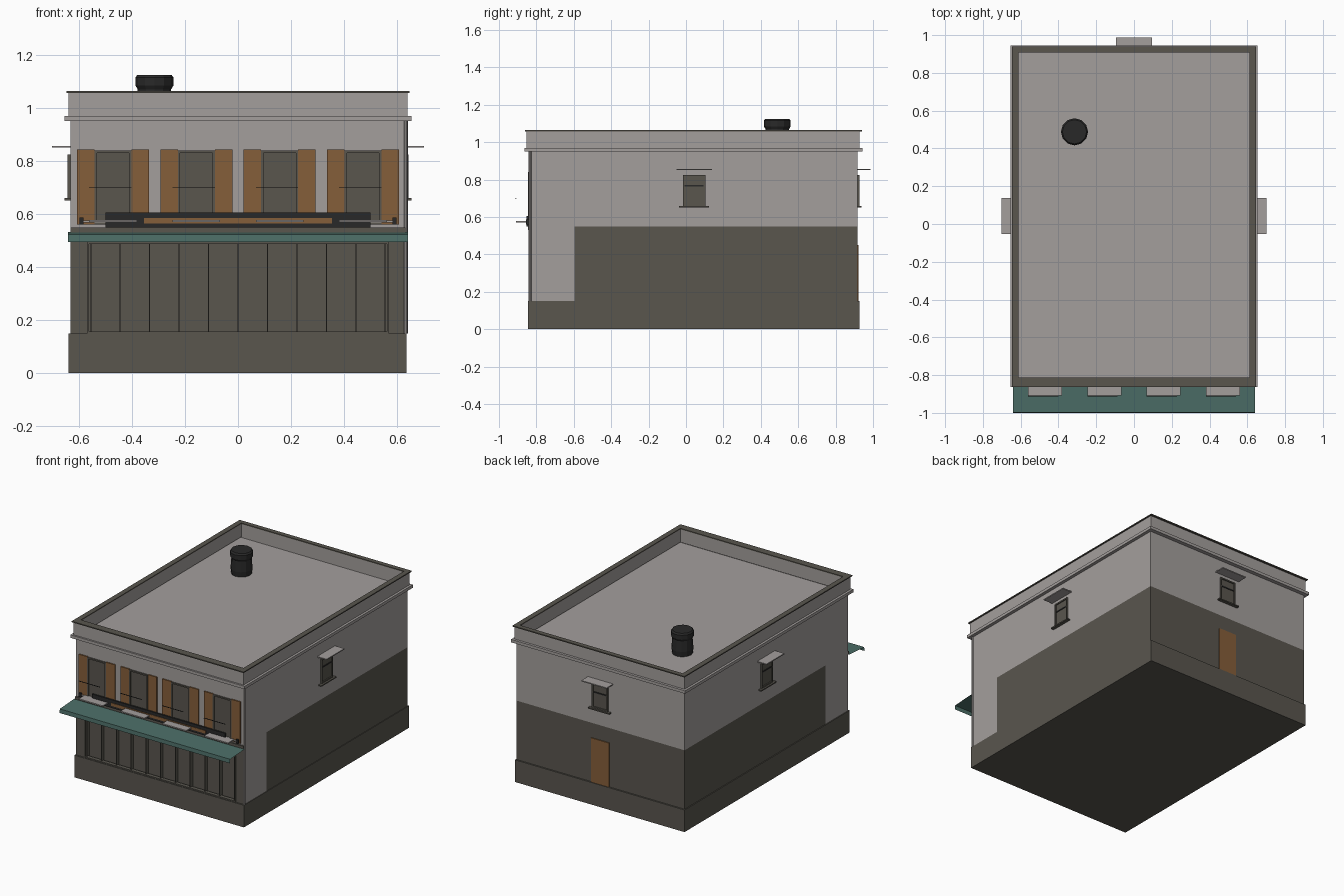
import bpy
import bmesh
import math
from mathutils import Vector

cube = bpy.data.objects.get("Cube")
if cube:
    bpy.data.objects.remove(cube, do_unlink=True)


def material(name, rgb):
    m = bpy.data.materials.new(name)
    m.use_nodes = True
    m.diffuse_color = (*rgb, 1)
    m.node_tree.nodes["Principled BSDF"].inputs["Base Color"].default_value = (*rgb, 1)
    return m


GREY = material("plaster grey", (0.37, 0.345, 0.335))
DARK = material("dark stone", (0.10, 0.092, 0.076))
BROWN = material("shutter wood", (0.235, 0.112, 0.042))
TEAL = material("awning teal", (0.072, 0.156, 0.136))
BLACK = material("black metal", (0.022, 0.022, 0.022))


def finish(name, bm, *mats):
    mesh = bpy.data.meshes.new(name)
    bm.to_mesh(mesh)
    bm.free()
    for m in mats:
        mesh.materials.append(m)
    ob = bpy.data.objects.new(name, mesh)
    bpy.context.collection.objects.link(ob)
    return ob


def add_box(bm, x, y, z):
    """Add a box given its (min, max) along each axis."""
    verts = bmesh.ops.create_cube(bm, size=1)["verts"]
    for v in verts:
        v.co = Vector([(r[0] + r[1]) / 2 + c * (r[1] - r[0])
                       for r, c in zip((x, y, z), v.co)])


def box(name, x, y, z, mat):
    bm = bmesh.new()
    add_box(bm, x, y, z)
    return finish(name, bm, mat)


def wall(name, x, y, z):
    """Plaster box whose lower storey is painted dark, except the side strips near the front."""
    bm = bmesh.new()
    add_box(bm, x, y, z)
    for co, no in (((0, 0, PAINT_Z), (0, 0, 1)), ((0, PAINT_Y, 0), (0, 1, 0))):
        bmesh.ops.bisect_plane(bm, geom=bm.verts[:] + bm.edges[:] + bm.faces[:],
                               plane_co=co, plane_no=no)
    bm.normal_update()
    for f in bm.faces:
        c = f.calc_center_median()
        shown = c.y > PAINT_Y or f.normal.y < -0.5 or abs(c.x) < 0.6
        f.material_index = int(c.z < PAINT_Z and shown)
    return finish(name, bm, GREY, DARK)


def ring(name, outer, inner, z, mat):
    """Rectangular ring; outer and inner are (half width, front y, back y)."""
    bm = bmesh.new()
    (w, f, b), (iw, jf, jb) = outer, inner
    add_box(bm, (-w, w), (f, jf), z)
    add_box(bm, (-w, w), (jb, b), z)
    for s in (-1, 1):
        add_box(bm, tuple(sorted((s * iw, s * w))), (jf, jb), z)
    return finish(name, bm, mat)


def frame(name, x, z, y, t, mat):
    """Four bars facing the front, around an opening."""
    bm = bmesh.new()
    for s in (0, 1):
        xs = (x[0], x[0] + t) if s == 0 else (x[1] - t, x[1])
        zs = (z[0], z[0] + t) if s == 0 else (z[1] - t, z[1])
        add_box(bm, xs, y, z)
        add_box(bm, (x[0] + t, x[1] - t), y, zs)
    return finish(name, bm, mat)


PAINT_Z, PAINT_Y = 0.55, -0.595
FRONT, BACK, SIDE = -0.835, 0.917, 0.632
ROOF = 0.965

# Base and walls
box("plinth", (-0.638, 0.636), (-0.845, 0.927), (0, 0.15), DARK)
wall("main_walls", (-SIDE, SIDE), (-0.805, BACK), (0.15, ROOF))
wall("front_upper_wall", (-SIDE, SIDE), (FRONT, -0.805), (0.49, ROOF))
for side, s in (("left", 1), ("right", -1)):
    wall(side + "_shop_jamb", tuple(sorted((s * 0.565, s * SIDE))), (FRONT, -0.805), (0.15, 0.49))

# Cornice, parapet and coping
ring("cornice", (0.654, -0.864, 0.944), (0.62, -0.82, 0.91), (0.95, 0.97), GREY)
ring("parapet", (0.638, -0.852, 0.927), (0.611, -0.813, 0.908), (0.97, 1.057), GREY)
ring("coping", (0.646, -0.862, 0.94), (0.611, -0.813, 0.908), (1.057, 1.064), DARK)

# Roof vent: lathed drum with a slightly wider cap
profile = ((0.064, ROOF), (0.068, 1.0), (0.063, 1.07), (0.072, 1.085), (0.072, 1.115), (0.064, 1.125))
bm = bmesh.new()
SIDES = 12
loops = [[bm.verts.new((-0.315 + r * math.cos(math.tau * i / SIDES),
                        0.488 + r * math.sin(math.tau * i / SIDES), z))
          for i in range(SIDES)] for r, z in profile]
for lo, hi in zip(loops, loops[1:]):
    for i in range(SIDES):
        j = (i + 1) % SIDES
        bm.faces.new((lo[i], lo[j], hi[j], hi[i]))
bm.faces.new(loops[-1])
finish("roof_vent", bm, BLACK)

# Folding shop shutter in its recess
frame("shop_frame", (-0.57, 0.57), (0.15, 0.495), (-0.841, -0.815), 0.008, DARK)
bm = bmesh.new()
for i in range(11):
    x = -0.555 + i * 0.111
    add_box(bm, (x - 0.002, x + 0.002), (-0.833, -0.805), (0.155, 0.49))
finish("shop_shutter_folds", bm, DARK)

# Awning: thin sloped sheet with a hanging valance
bm = bmesh.new()
rows = [[bm.verts.new((x, y, z)) for x in (-0.64, 0.64)]
        for y, z in ((FRONT, 0.532), (-0.998, 0.522), (-1.0, 0.495))]
for a, b in zip(rows, rows[1:]):
    bm.faces.new((a[0], b[0], b[1], a[1]))
finish("awning", bm, TEAL)
box("awning_ledge", (-SIDE, SIDE), (-0.845, FRONT), (0.53, 0.55), DARK)

# Upper front windows with wooden shutters, sill trays and thin rails
for i in range(4):
    cx = -0.471 + i * 0.314
    n = str(i + 1)
    box("front_window_" + n, (cx - 0.07, cx + 0.07), (-0.838, FRONT), (0.56, 0.84), DARK)
    frame("front_window_frame_" + n, (cx - 0.07, cx + 0.07), (0.56, 0.84), (-0.845, FRONT), 0.009, DARK)
    for s in (-1, 1):
        xs = tuple(sorted((cx + s * 0.07, cx + s * 0.136)))
        box("shutter_%s_%s" % (n, "left" if s > 0 else "right"), xs,
            (-0.843, FRONT), (0.56, 0.843), BROWN)
    box("window_tray_" + n, (cx - 0.09, cx + 0.09), (-0.908, FRONT), (0.57, 0.578), GREY)
    box("window_rail_" + n, (cx - 0.09, cx + 0.07), (-0.913, -0.907), (0.699, 0.701), BLACK)

# Long sign board with a wooden centre, and a lamp at each end
box("sign_board", (-0.5, 0.5), (-0.853, -0.843), (0.55, 0.605), BLACK)
box("sign_panel", (-0.355, 0.355), (-0.856, -0.853), (0.565, 0.585), BROWN)
for side, s in (("left", 1), ("right", -1)):
    cx = s * 0.59
    box(side + "_lamp", (cx - 0.008, cx + 0.008), (-0.855, FRONT), (0.56, 0.587), BLACK)
    box(side + "_lamp_arm", tuple(sorted((s * 0.5, cx))), (-0.85, -0.844), (0.568, 0.576), GREY)

# Drainpipe on the front left corner
bm = bmesh.new()
bmesh.ops.create_cone(bm, segments=8, radius1=0.007, radius2=0.007, depth=0.8)
bmesh.ops.translate(bm, verts=bm.verts, vec=(0.633, -0.834, 0.55))
finish("drainpipe", bm, GREY)


def small_window(name, centre, angle):
    """Sash window with canopy and sill, modelled facing the front and turned into place."""
    parts = [
        box(name + "_glass", (-0.06, 0.06), (-0.003, 0), (0.66, 0.825), DARK),
        frame(name + "_frame", (-0.06, 0.06), (0.66, 0.825), (-0.01, 0), 0.009, DARK),
        box(name + "_sash_bar", (-0.051, 0.051), (-0.007, 0), (0.762, 0.77), BLACK),
        box(name + "_sill", (-0.08, 0.08), (-0.022, 0), (0.652, 0.66), DARK),
        box(name + "_canopy", (-0.095, 0.095), (-0.07, 0), (0.85, 0.857), GREY),
    ]
    for p in parts:
        p.location = centre
        p.rotation_euler.z = angle


# Side and back windows, back door
small_window("left_window", (SIDE, 0.043, 0), math.pi / 2)
small_window("right_window", (-SIDE, 0.043, 0), -math.pi / 2)
small_window("back_window", (0, BACK, 0), math.pi)
box("back_door", (-0.067, 0.067), (BACK, BACK + 0.006), (0.15, 0.45), BROWN)
